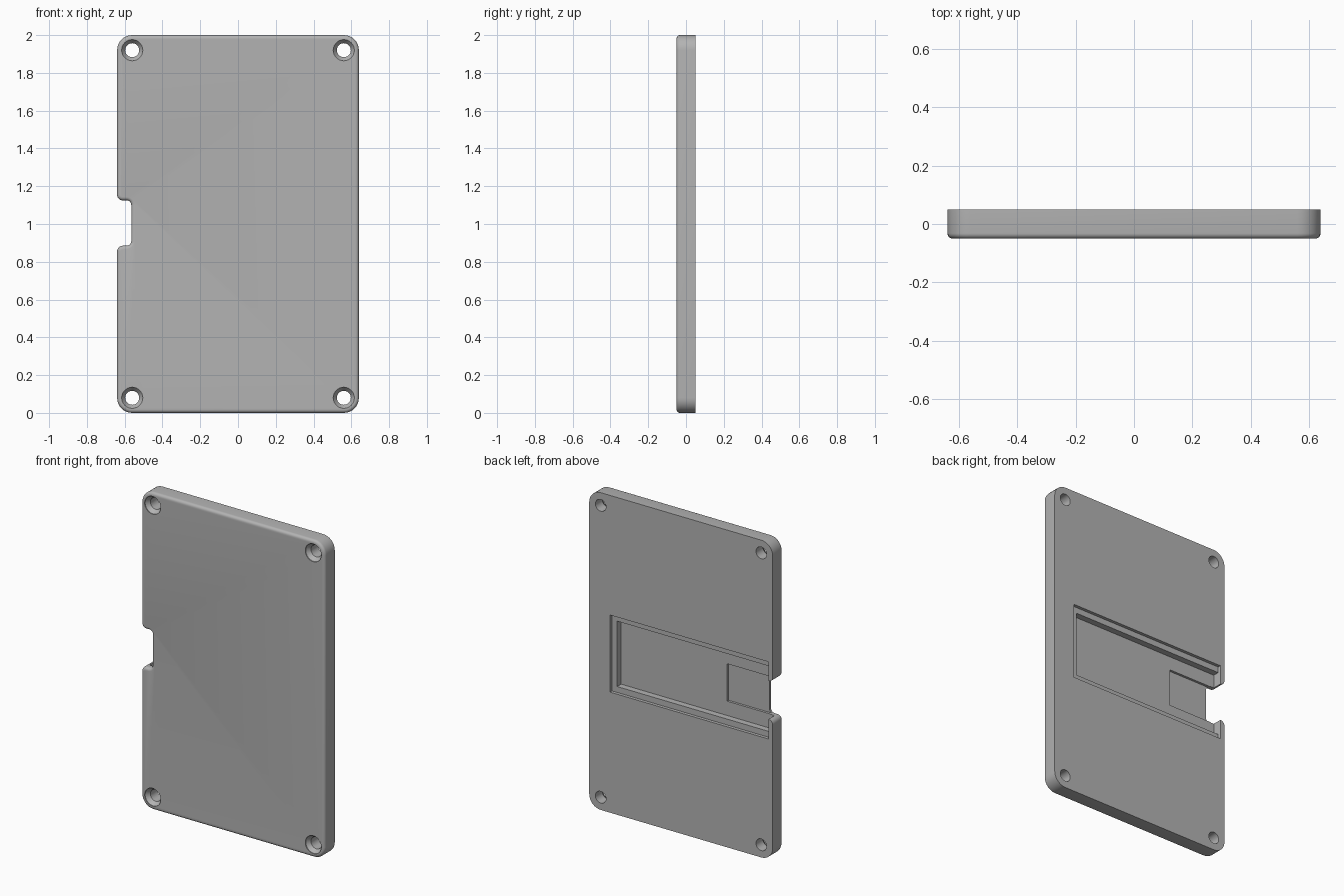
import bpy, bmesh
from math import cos, sin, radians
from mathutils import Matrix, Vector

cube = bpy.data.objects.get("Cube")
if cube:
    bpy.data.objects.remove(cube, do_unlink=True)

FRONT, BACK = -0.05, 0.05
LOW, HIGH = 0.885, 1.125      # notch height range

grey = bpy.data.materials.new("plain grey")
grey.use_nodes = True
colour = (0.45, 0.45, 0.45, 1)
grey.diffuse_color = colour
grey.node_tree.nodes["Principled BSDF"].inputs["Base Color"].default_value = colour


def arc(cx, cz, r, start, end, steps=8):
    angles = [radians(start + (end - start) * i / steps) for i in range(steps + 1)]
    return [(cx + r * cos(a), cz + r * sin(a)) for a in angles]


def make_object(name, bm):
    bmesh.ops.recalc_face_normals(bm, faces=bm.faces)
    mesh = bpy.data.meshes.new(name)
    bm.to_mesh(mesh)
    bm.free()
    mesh.materials.append(grey)
    obj = bpy.data.objects.new(name, mesh)
    bpy.context.collection.objects.link(obj)
    return obj


def box(name, x0, x1, y0, y1, z0, z1):
    bm = bmesh.new()
    centre = Vector((x0 + x1, y0 + y1, z0 + z1)) / 2
    size = Matrix.Diagonal((x1 - x0, y1 - y0, z1 - z0, 1))
    bmesh.ops.create_cube(bm, size=1, matrix=Matrix.Translation(centre) @ size)
    return make_object(name, bm)


def screw_hole(x, z):
    # Turned profile: countersink at the front, straight bore behind
    bm = bmesh.new()
    profile = [(0, -0.07), (0.056, -0.07), (0.056, -0.045), (0.037, -0.02), (0.037, 0.07), (0, 0.07)]
    verts = [bm.verts.new((x + r, y, z)) for r, y in profile]
    edges = [bm.edges.new(pair) for pair in zip(verts, verts[1:])]
    bmesh.ops.spin(bm, geom=verts + edges, cent=(x, 0, z), axis=(0, 1, 0),
                   angle=radians(360), steps=40)
    bmesh.ops.remove_doubles(bm, verts=bm.verts, dist=0.0001)
    return make_object("screw_hole_cutter", bm)


# Plate outline: four rounded corners and a filleted side notch
outline = (arc(-0.56, 0.08, 0.08, 180, 270) + arc(0.56, 0.08, 0.08, 270, 360)
           + arc(0.56, 1.92, 0.08, 0, 90) + arc(-0.56, 1.92, 0.08, 90, 180)
           + arc(-0.61, HIGH + 0.03, 0.03, 180, 270)
           + arc(-0.59, HIGH - 0.025, 0.025, 90, 0)
           + arc(-0.59, LOW + 0.025, 0.025, 0, -90)
           + arc(-0.61, LOW - 0.03, 0.03, 90, 180))
bm = bmesh.new()
face = bm.faces.new([bm.verts.new((x, BACK, z)) for x, z in outline])
moved = bmesh.ops.extrude_face_region(bm, geom=[face], use_keep_orig=True)["geom"]
front_verts = [v for v in moved if isinstance(v, bmesh.types.BMVert)]
bmesh.ops.translate(bm, verts=front_verts, vec=(0, FRONT - BACK, 0))
bmesh.ops.recalc_face_normals(bm, faces=bm.faces)

# Rounded front rim
rim = [e for e in bm.edges if all(v.co.y < 0 for v in e.verts)]
bmesh.ops.bevel(bm, geom=rim, offset=0.018, segments=5, profile=0.5, affect='EDGES')
plate = make_object("cover_plate", bm)

# Stepped recess in the back, connector seat and screw holes
cutters = [
    box("ledge_cutter", -0.61, 0.494, 0.03, 0.08, 0.76, 1.246),
    box("recess_cutter", -0.61, 0.459, -0.01, 0.08, 0.797, 1.209),
    box("connector_cutter", -0.6, -0.28, -0.025, 0.08, LOW + 0.002, HIGH - 0.002),
]
cutters += [screw_hole(x, z) for x in (-0.56, 0.56) for z in (0.08, 1.92)]

bpy.ops.object.select_all(action='DESELECT')
plate.select_set(True)
bpy.context.view_layer.objects.active = plate
for cutter in cutters:
    cutter.hide_render = True
    mod = plate.modifiers.new("cut", 'BOOLEAN')
    mod.operation = 'DIFFERENCE'
    mod.solver = 'EXACT'
    mod.object = cutter
    bpy.ops.object.modifier_apply(modifier=mod.name)
    bpy.data.objects.remove(cutter, do_unlink=True)

bpy.ops.object.shade_smooth_by_angle(angle=radians(30))
